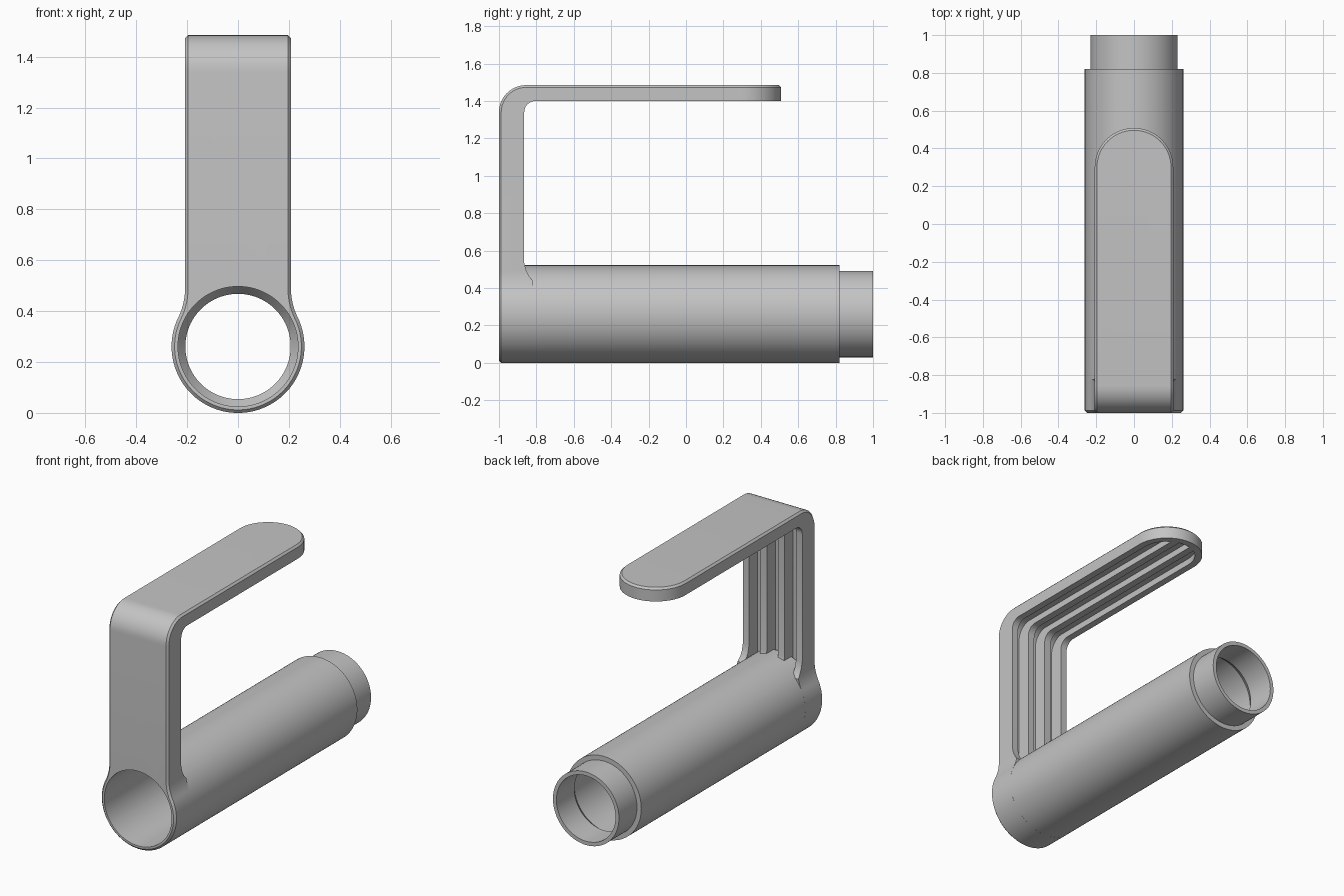
import bpy
import bmesh
from math import sin, cos, pi, atan2, hypot

if "Cube" in bpy.data.objects:
    bpy.data.objects.remove(bpy.data.objects["Cube"], do_unlink=True)

grey = bpy.data.materials.new("satin_grey")
grey.use_nodes = True
colour = (0.55, 0.55, 0.55, 1)
grey.diffuse_color = colour
grey.node_tree.nodes["Principled BSDF"].inputs["Base Color"].default_value = colour

R = 0.261           # tube radius, also height of its axis
W = 0.208           # half width of the hook
FRONT, TOP = -1.0, 1.485
END = 0.3           # where the rounded tip of the hook starts


def arc(cx, cy, r, a0, a1, n=12):
    return [(cx + r * cos(a0 + (a1 - a0) * i / n),
             cy + r * sin(a0 + (a1 - a0) * i / n)) for i in range(n + 1)]


def loft(name, rings):
    """Closed solid through rings holding equal numbers of points."""
    bm = bmesh.new()
    loops = [[bm.verts.new(p) for p in ring] for ring in rings]
    n = len(loops[0])
    for a, b in zip(loops, loops[1:]):
        for i in range(n):
            j = (i + 1) % n
            bm.faces.new((a[i], a[j], b[j], b[i]))
    bm.faces.new(loops[0])
    bm.faces.new(loops[-1])
    bmesh.ops.recalc_face_normals(bm, faces=bm.faces)
    mesh = bpy.data.meshes.new(name)
    bm.to_mesh(mesh)
    bm.free()
    mesh.materials.append(grey)
    obj = bpy.data.objects.new(name, mesh)
    bpy.context.collection.objects.link(obj)
    return obj


def prism(name, points, axis, lo, hi):
    place = {"x": lambda p, d: (d, p[0], p[1]),
             "y": lambda p, d: (p[0], d, p[1]),
             "z": lambda p, d: (p[0], p[1], d)}[axis]
    return loft(name, [[place(p, d) for p in points] for d in (lo, hi)])


def lathe(name, profile, n=96):
    """Solid of revolution around the tube axis from (radius, y) pairs."""
    return loft(name, [[(r * cos(2 * pi * i / n), y, R + r * sin(2 * pi * i / n))
                        for i in range(n)] for r, y in profile])


def combine(obj, other, operation):
    mod = obj.modifiers.new("combine", "BOOLEAN")
    mod.operation = operation
    mod.solver = "EXACT"
    mod.object = other
    bpy.context.view_layer.objects.active = obj
    bpy.ops.object.modifier_apply(modifier=mod.name)
    bpy.data.objects.remove(other, do_unlink=True)


def rounded_plan(r, wide):
    """Plan outline with a half-round tip of radius r."""
    return prism("plan", [(-wide, -1.2), (wide, -1.2), (wide, END)]
                 + arc(0, END, r, 0, pi, 40) + [(-wide, END)], "z", -0.2, 1.7)


# Hook: bent side profile with a flared foot
corner = 0.145
cy, cz = FRONT + corner, TOP - corner
side = ([(FRONT, -0.1)] + arc(cy, cz, corner, pi, pi / 2)
        + [(0.6, TOP), (0.6, 1.4)]
        + arc(-0.805, 1.34, 0.06, pi / 2, pi, 8)
        + [(-0.865, 0.535), (-0.855, 0.495), (-0.84, 0.465), (-0.82, 0.44), (-0.82, -0.1)])
hook = prism("tube_with_hook", side, "x", -0.4, 0.4)

# Keyhole front outline: stem blending into the ring
fillet = 0.265
fx = W + fillet
fz = (((R + fillet) ** 2 - fx ** 2) ** 0.5)
tangent = atan2(fz, fx)
blend = arc(fx, R + fz, fillet, pi, pi + tangent, 10)
ring = arc(0, R, R + 0.0002, tangent, -pi - tangent, 80)
outline = ([(W, 1.6)] + blend + ring[1:-1]
           + [(-x, z) for x, z in reversed(blend)] + [(-W, 1.6)])
combine(hook, prism("outline", outline, "y", -1.2, 0.8), "INTERSECT")
combine(hook, rounded_plan(W, 0.35), "INTERSECT")

# Chamfer the sharp edges along the outer face
bm = bmesh.new()
bm.from_mesh(hook.data)
bmesh.ops.remove_doubles(bm, verts=bm.verts, dist=0.00005)


def on_outer_face(p):
    bend = p.y < cy and p.z > cz and hypot(p.y - cy, p.z - cz) > corner - 0.002
    return p.y < FRONT + 0.0005 or p.z > TOP - 0.0005 or bend


rim = [e for e in bm.edges if len(e.link_faces) == 2
       and e.calc_face_angle() > 0.8
       and all(on_outer_face(v.co) for v in e.verts)]
bmesh.ops.bevel(bm, geom=rim, offset=0.012, offset_type="OFFSET",
                segments=1, affect="EDGES", clamp_overlap=True)
bm.to_mesh(hook.data)
bm.free()

# Pocket on the inner side, split by two long ribs
pocket_r = 0.165
floor = ([(-0.95, 0.2)] + arc(-0.855, 1.345, 0.095, pi, pi / 2)
         + [(0.6, 1.44), (0.6, 1.3), (-0.76, 1.3), (-0.76, 0.2)])
pocket = prism("pocket", floor, "x", -pocket_r, pocket_r)
combine(pocket, rounded_plan(pocket_r, pocket_r + 0.05), "INTERSECT")
for s in (-1, 1):
    x0, x1 = sorted((s * 0.04, s * 0.085))
    rib = prism("rib", [(-1.1, 0), (0.8, 0), (0.8, 1.6), (-1.1, 1.6)], "x", x0, x1)
    combine(pocket, rib, "DIFFERENCE")
combine(hook, pocket, "DIFFERENCE")

# Tube with a narrower neck, then the tapered bore
tube = lathe("tube", [(R, -0.93), (R, 0.82), (0.231, 0.82), (0.231, 1.0)])
combine(hook, tube, "UNION")
bore = lathe("bore", [(0.236, -1.1), (0.236, 0.78), (0.207, 0.82), (0.207, 1.1)])
combine(hook, bore, "DIFFERENCE")

bpy.ops.object.select_all(action="DESELECT")
hook.select_set(True)
bpy.context.view_layer.objects.active = hook
bpy.ops.object.shade_smooth_by_angle(angle=pi / 6)
